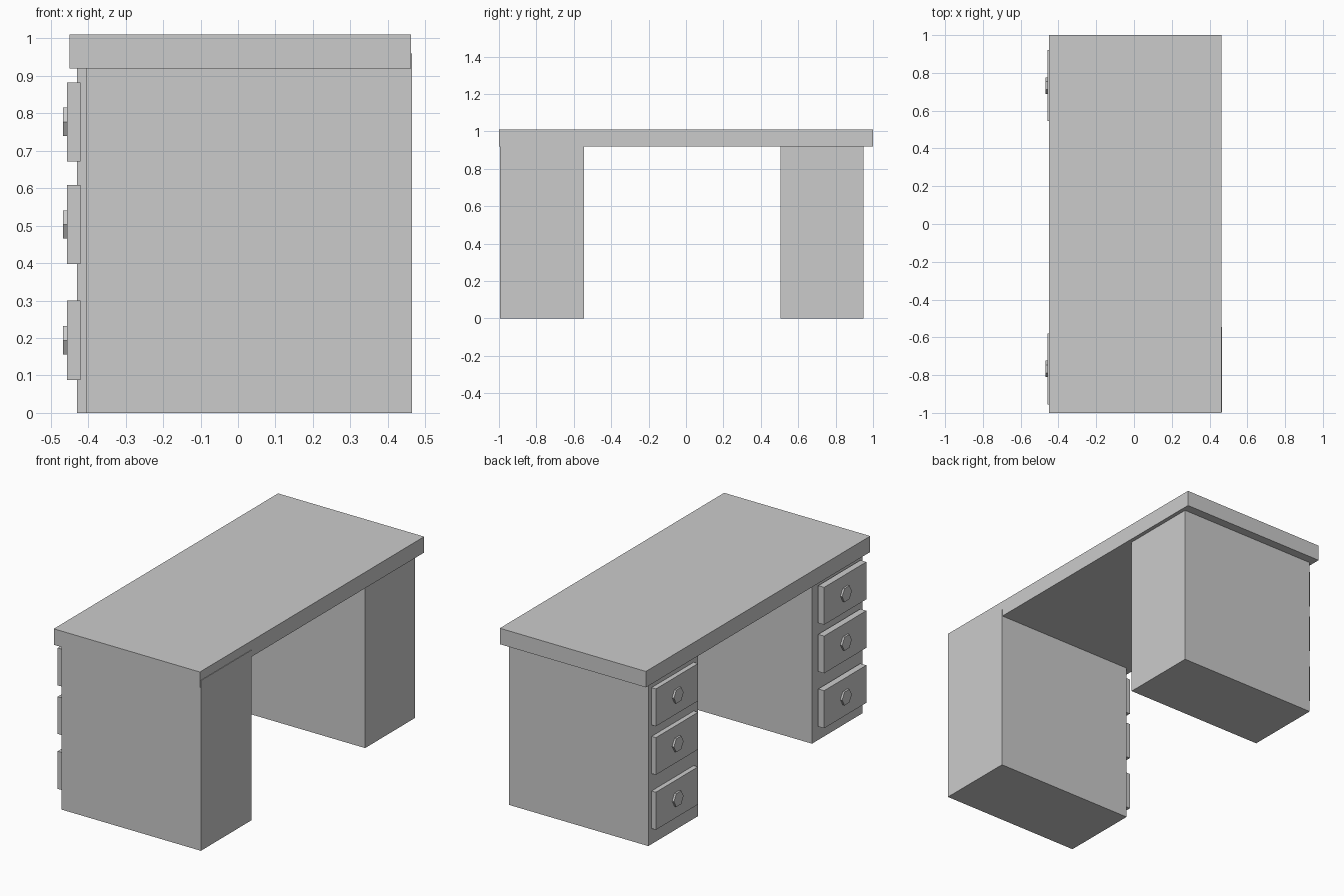
import bpy
from math import pi

if "Cube" in bpy.data.objects:
    bpy.data.objects.remove(bpy.data.objects["Cube"])


def box(name, x, y, z):
    """Axis-aligned box from (min, max) ranges."""
    ranges = (x, y, z)
    bpy.ops.mesh.primitive_cube_add(size=1, location=[(a + b) / 2 for a, b in ranges])
    ob = bpy.context.object
    ob.name = name
    ob.scale = [b - a for a, b in ranges]
    bpy.ops.object.transform_apply(location=False, rotation=False, scale=True)
    return ob


def knob(name, y, z):
    """Six-sided knob facing -x, with points towards +y and -y."""
    bpy.ops.mesh.primitive_cylinder_add(vertices=6, radius=0.0435, depth=0.016,
                                        location=(-0.46, y, z), rotation=(0, -pi / 2, 0))
    bpy.context.object.name = name


# Desk top
box("desk_top", (-0.45, 0.462), (-1.0, 1.0), (0.92, 1.01))

# Pedestals: side, x range, y range, drawer centre in y
pedestals = (
    ("right", (-0.405, 0.465), (-0.995, -0.545), -0.767),
    ("left", (-0.43, 0.44), (0.505, 0.95), 0.733),
)
# Drawer z ranges from bottom to top
drawers = ((0.088, 0.30), (0.398, 0.608), (0.672, 0.883))

for side, xr, yr, yc in pedestals:
    box(f"{side}_pedestal", xr, yr, (0.0, 0.96))
    for i, zr in enumerate(drawers, 1):
        # Drawer front and its knob
        box(f"{side}_drawer_{i}", (-0.457, -0.42), (yc - 0.188, yc + 0.188), zr)
        knob(f"{side}_knob_{i}", yc, (zr[0] + zr[1]) / 2)
